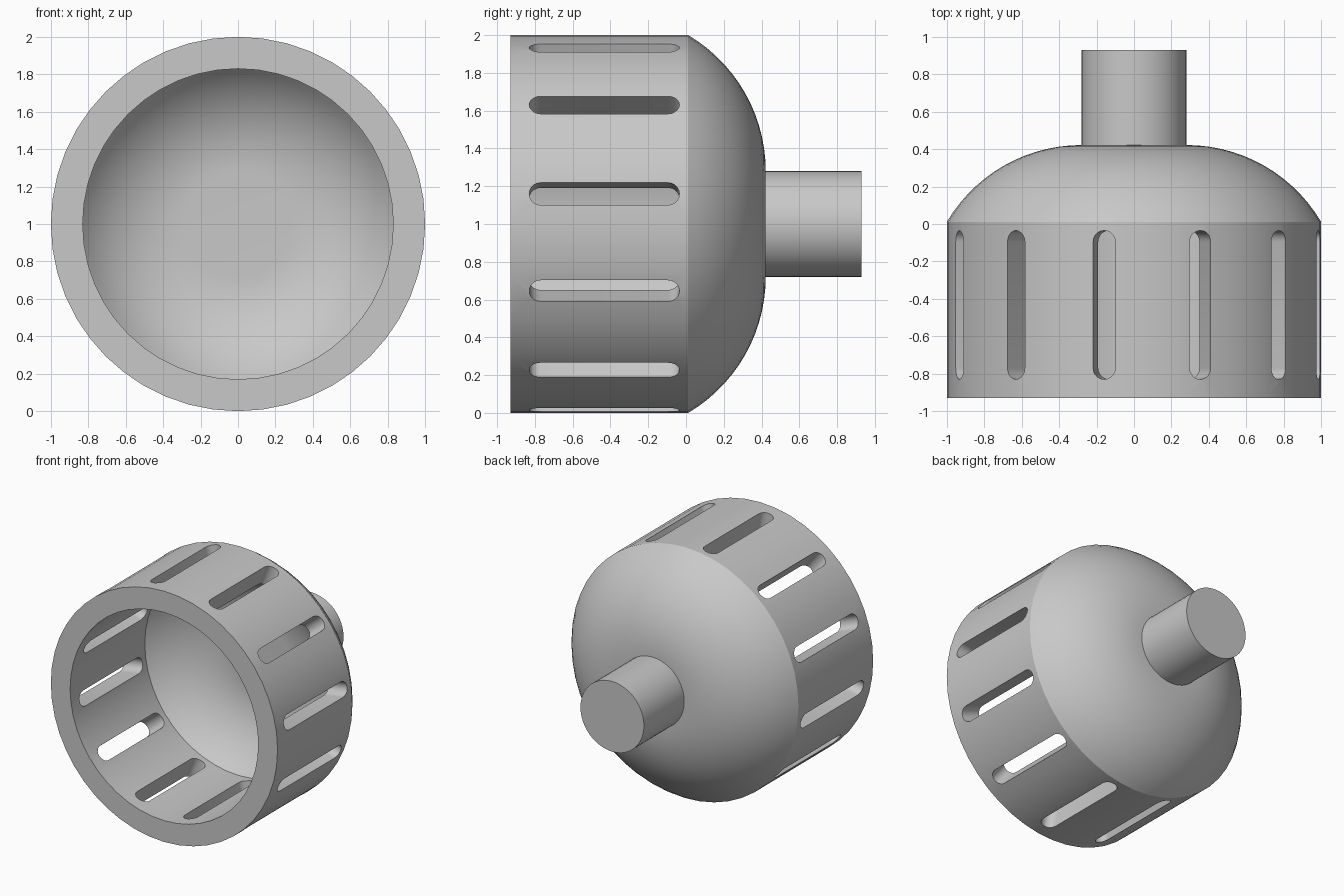
import bpy, bmesh
from math import sin, cos, pi, radians, asin
from mathutils import Matrix, Vector

cube = bpy.data.objects.get("Cube")
if cube:
    bpy.data.objects.remove(cube, do_unlink=True)

SEGMENTS = 48
AXIS_Z = 1.0

grey = bpy.data.materials.new("grey")
grey.use_nodes = True
colour = (0.58, 0.58, 0.58, 1)
grey.diffuse_color = colour
grey.node_tree.nodes["Principled BSDF"].inputs["Base Color"].default_value = colour


def make_object(name, bm):
    bmesh.ops.recalc_face_normals(bm, faces=bm.faces[:])
    mesh = bpy.data.meshes.new(name)
    bm.to_mesh(mesh)
    bm.free()
    mesh.materials.append(grey)
    obj = bpy.data.objects.new(name, mesh)
    bpy.context.collection.objects.link(obj)
    return obj


def lathe(name, profile):
    """Spin (radius, y) points around the horizontal axis."""
    bm = bmesh.new()
    verts = [bm.verts.new((r, y, AXIS_Z)) for r, y in profile]
    edges = [bm.edges.new(pair) for pair in zip(verts, verts[1:])]
    bmesh.ops.spin(bm, geom=verts + edges, cent=(0, 0, AXIS_Z), axis=(0, 1, 0),
                   angle=2 * pi, steps=SEGMENTS, use_merge=False)
    bmesh.ops.remove_doubles(bm, verts=bm.verts[:], dist=0.0005)
    return make_object(name, bm)


def shade(obj):
    bpy.ops.object.select_all(action="DESELECT")
    obj.select_set(True)
    bpy.context.view_layer.objects.active = obj
    bpy.ops.object.shade_smooth_by_angle(angle=radians(25))


def dome_arc(radius, rim, steps=14):
    """Arc from the rim inwards to the flat middle of the dome."""
    start = asin((rim - FLAT) / radius)
    angles = [start * (1 - i / steps) for i in range(steps + 1)]
    return [(FLAT + radius * sin(a), CENTRE_Y + radius * cos(a)) for a in angles]


# Hollow cup: straight wall, rounded back, domed inside
FLAT, CENTRE_Y = 0.28, -0.415
FRONT, RIM, INNER = -0.93, 1.0, 0.83
outer = dome_arc(0.837, RIM)
inner = dome_arc(0.696, INNER)
profile = [(INNER, FRONT), (RIM, FRONT)] + outer + [(0, outer[-1][1])]
profile += [(0, inner[-1][1])] + inner[::-1] + [(INNER, FRONT)]
cup = lathe("slotted_cup", profile)

# Ring of round-ended slots through the wall
bm = bmesh.new()
half_width, slot_front, slot_back = 0.06, -0.83, -0.035
for k in range(12):
    a = radians(20.8 + 30 * k)
    radial = Vector((sin(a), 0, cos(a)))
    tangent = Vector((cos(a), 0, -sin(a)))
    centre = Vector((0, 0, AXIS_Z))
    outline = []
    for y, turn in ((slot_back - half_width, 0), (slot_front + half_width, pi)):
        for i in range(11):
            t = turn + pi * i / 10
            outline.append(centre + radial * 0.72 + tangent * half_width * cos(t)
                           + Vector((0, y + half_width * sin(t), 0)))
    face = bm.faces.new([bm.verts.new(p) for p in outline])
    grown = bmesh.ops.extrude_face_region(bm, geom=[face], use_keep_orig=True)
    moved = [v for v in grown["geom"] if isinstance(v, bmesh.types.BMVert)]
    bmesh.ops.translate(bm, verts=moved, vec=radial * 0.4)
cutter = make_object("slot_cutter", bm)
cutter.hide_render = True

cut = cup.modifiers.new("slots", "BOOLEAN")
cut.operation = "DIFFERENCE"
cut.solver = "EXACT"
cut.object = cutter
bpy.context.view_layer.objects.active = cup
bpy.ops.object.modifier_apply(modifier=cut.name)
bpy.data.objects.remove(cutter, do_unlink=True)
shade(cup)

# Solid stem at the back
stem = lathe("stem", [(0, 0.40), (0.28, 0.40), (0.28, 0.93), (0, 0.93)])
shade(stem)
